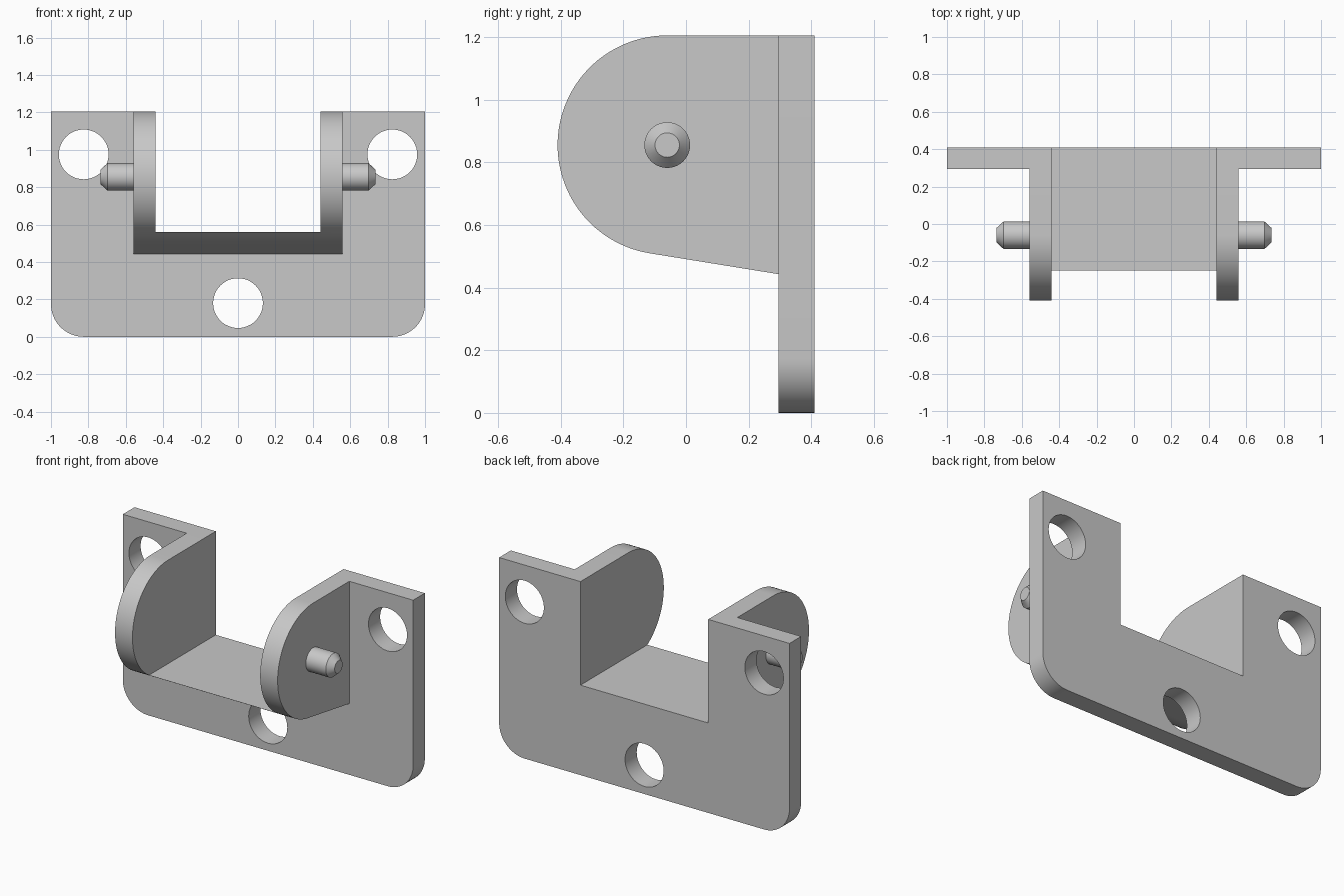
import bpy, bmesh
from math import sin, cos, pi, radians
from mathutils import Matrix, Vector

cube = bpy.data.objects.get("Cube")
if cube:
    bpy.data.objects.remove(cube)

grey = bpy.data.materials.new("light_grey_metal")
grey.use_nodes = True
grey.diffuse_color = (0.58, 0.58, 0.58, 1)
grey.node_tree.nodes["Principled BSDF"].inputs["Base Color"].default_value = grey.diffuse_color

PLATE_FRONT, PLATE_BACK, TOP = 0.295, 0.41, 1.205
EAR_OUT, EAR_IN, FLOOR_TOP = 0.56, 0.44, 0.56
PIVOT_Y, PIVOT_Z, EAR_R = -0.06, 0.855, 0.35


def arc(cx, cy, r, start, end, steps):
    angles = [radians(start + (end - start) * i / steps) for i in range(steps + 1)]
    return [(cx + r * cos(a), cy + r * sin(a)) for a in angles]


def prism(name, points, place, offset):
    """Extrude a 2D profile, placed in space by place(u, v), along offset."""
    bm = bmesh.new()
    face = bm.faces.new([bm.verts.new(place(u, v)) for u, v in points])
    moved = bmesh.ops.extrude_face_region(bm, geom=[face])["geom"]
    bmesh.ops.translate(bm, verts=[g for g in moved if isinstance(g, bmesh.types.BMVert)],
                        vec=Vector(offset))
    return finish(name, bm)


def finish(name, bm):
    bmesh.ops.recalc_face_normals(bm, faces=bm.faces[:])
    mesh = bpy.data.meshes.new(name)
    bm.to_mesh(mesh)
    bm.free()
    mesh.materials.append(grey)
    obj = bpy.data.objects.new(name, mesh)
    bpy.context.collection.objects.link(obj)
    return obj


def combine(target, tool, operation):
    """Apply a boolean and discard the tool object."""
    mod = target.modifiers.new(operation, 'BOOLEAN')
    mod.operation, mod.object, mod.solver = operation, tool, 'EXACT'
    bpy.context.view_layer.objects.active = target
    bpy.ops.object.modifier_apply(modifier=mod.name)
    bpy.data.objects.remove(tool)


def shade(obj):
    bpy.ops.object.select_all(action='DESELECT')
    obj.select_set(True)
    bpy.context.view_layer.objects.active = obj
    bpy.ops.object.shade_smooth_by_angle(angle=radians(25))


# Mounting plate with rounded lower corners
R = 0.175
plate = (arc(-1 + R, R, R, 180, 270, 16) + arc(1 - R, R, R, 270, 360, 16)
         + [(1, TOP), (-1, TOP)])
bracket = prism("bracket", plate, lambda x, z: (x, PLATE_FRONT, z),
                (0, PLATE_BACK - PLATE_FRONT, 0))

# Rounded arm block, joined to the plate
mid = 0.35
side = (arc(PIVOT_Y, PIVOT_Z, EAR_R, 90, 261, 48)
        + [(PLATE_FRONT, 0.443), (mid, 0.443), (mid, TOP)])
arms = prism("arm_block", side, lambda y, z: (-EAR_OUT, y, z), (2 * EAR_OUT, 0, 0))
combine(bracket, arms, 'UNION')

# Channel between the arms, open at the top, front and back
channel = [(-EAR_IN, FLOOR_TOP), (EAR_IN, FLOOR_TOP), (EAR_IN, 1.5), (-EAR_IN, 1.5)]
combine(bracket, prism("channel_cutter", channel, lambda x, z: (x, -1, z), (0, 2, 0)),
        'DIFFERENCE')

# Three screw holes
for x, z in ((-0.825, 0.975), (0.825, 0.975), (0, 0.18)):
    hole = arc(x, z, 0.133, 0, 360, 48)[:-1]
    combine(bracket, prism("hole_cutter", hole, lambda u, v: (u, 0.25, v), (0, 0.3, 0)),
            'DIFFERENCE')
shade(bracket)

# Chamfered pivot pins
for name, s in (("left_pin", 1), ("right_pin", -1)):
    bm = bmesh.new()
    turn = Matrix.Rotation(s * pi / 2, 4, 'Y')
    for start, end, r1, r2 in ((0.52, 0.698, 0.073, 0.073), (0.698, 0.735, 0.073, 0.039)):
        spot = Matrix.Translation((s * (start + end) / 2, PIVOT_Y, PIVOT_Z))
        bmesh.ops.create_cone(bm, cap_ends=True, segments=40, radius1=r1, radius2=r2,
                              depth=end - start, matrix=spot @ turn)
    # Weld the shaft to its tip and drop the caps between them
    bmesh.ops.remove_doubles(bm, verts=bm.verts[:], dist=0.0005)
    inner = [f for f in bm.faces if len(f.verts) > 4
             and abs(abs(f.calc_center_median().x) - 0.698) < 0.002]
    bmesh.ops.delete(bm, geom=inner, context='FACES_ONLY')
    shade(finish(name, bm))
